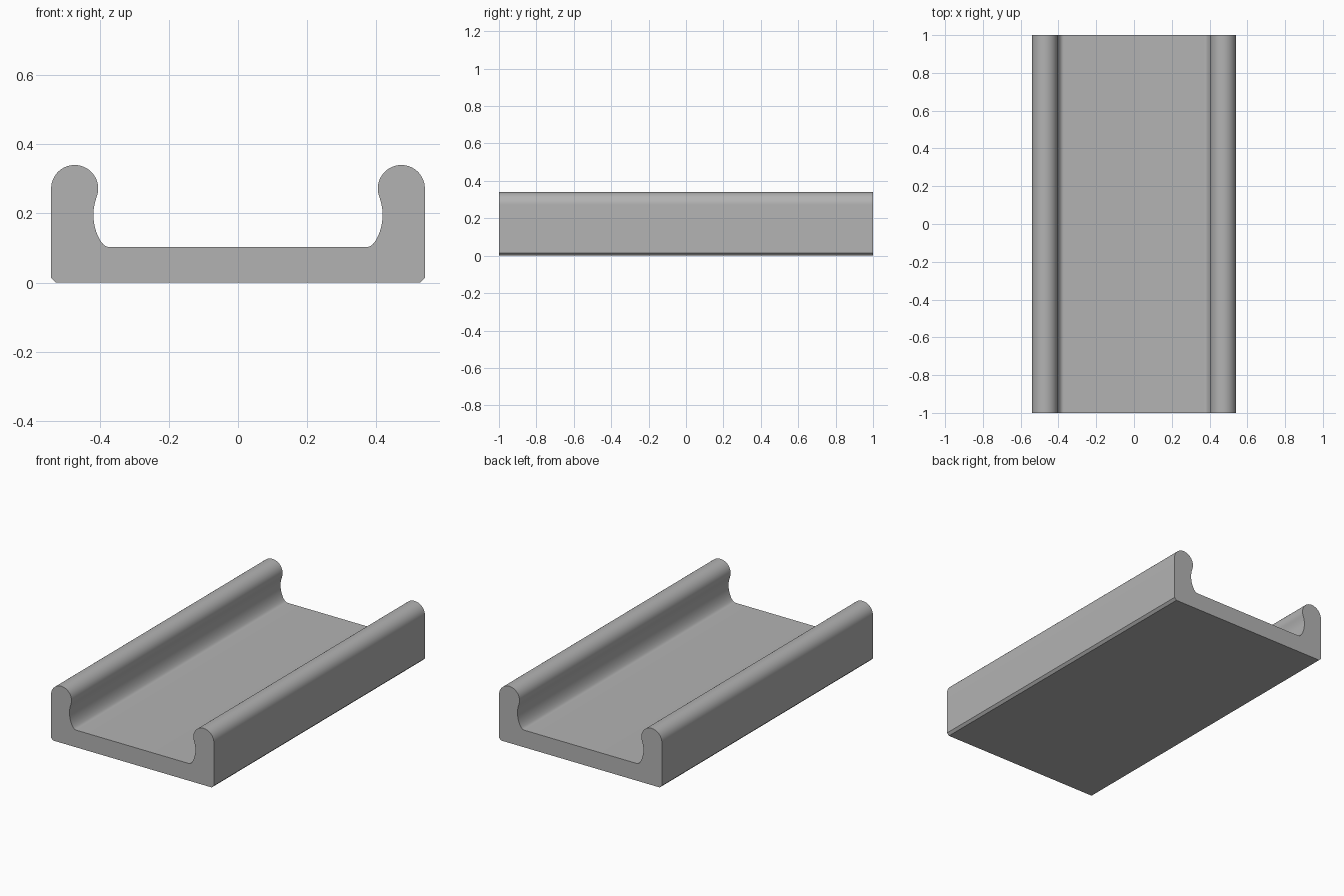
import bpy
import bmesh
import math
from mathutils import Vector
from mathutils.geometry import interpolate_bezier

cube = bpy.data.objects.get("Cube")
if cube:
    bpy.data.objects.remove(cube)

LENGTH = 2.0
HALF_WIDTH = 0.54
FLOOR_Z = 0.103
LIP_RADIUS = 0.068
LIP_CENTRE = Vector((HALF_WIDTH - LIP_RADIUS, 0.272))
CHAMFER = 0.014


def curve(start, handle_a, handle_b, end, count):
    """Points along a bezier, without its first point."""
    pts = interpolate_bezier(*(Vector(p) for p in (start, handle_a, handle_b, end)), count)
    return [Vector(p[:2]) for p in pts[1:]]


def half_profile():
    # Chamfered bottom corner
    pts = [Vector((HALF_WIDTH - CHAMFER, 0)), Vector((HALF_WIDTH, CHAMFER))]
    # Rounded lip, from the outer wall over the top to the inside
    for i in range(33):
        a = math.radians(200) * i / 32
        pts.append(LIP_CENTRE + LIP_RADIUS * Vector((math.cos(a), math.sin(a))))
    # Hollow inner wall, then a small fillet into the floor
    pts += curve(pts[-1], (0.413, 0.234), (0.418, 0.215), (0.418, 0.198), 8)
    pts += curve(pts[-1], (0.418, 0.165), (0.407, 0.132), (0.393, 0.115), 12)
    pts += curve(pts[-1], (0.387, 0.107), (0.380, FLOOR_Z), (0.371, FLOOR_Z), 7)
    return pts


# Channel: mirrored cross-section extruded along y
left = half_profile()
outline = left + [Vector((-p.x, p.y)) for p in reversed(left)]
bm = bmesh.new()
front = bm.faces.new([bm.verts.new((p.x, -LENGTH / 2, p.y)) for p in outline])
ext = bmesh.ops.extrude_face_region(bm, geom=[front], use_keep_orig=True)
moved = [g for g in ext["geom"] if isinstance(g, bmesh.types.BMVert)]
bmesh.ops.translate(bm, verts=moved, vec=(0, LENGTH, 0))
bmesh.ops.recalc_face_normals(bm, faces=bm.faces)
mesh = bpy.data.meshes.new("channel_rail")
bm.to_mesh(mesh)
bm.free()
rail = bpy.data.objects.new("channel_rail", mesh)
bpy.context.collection.objects.link(rail)

# Plain grey material
grey = bpy.data.materials.new("grey")
grey.use_nodes = True
colour = (0.45, 0.45, 0.45, 1)
grey.diffuse_color = colour
grey.node_tree.nodes["Principled BSDF"].inputs["Base Color"].default_value = colour
mesh.materials.append(grey)

# Smooth curves, sharp corners
bpy.ops.object.select_all(action="DESELECT")
rail.select_set(True)
bpy.context.view_layer.objects.active = rail
bpy.ops.object.shade_smooth_by_angle(angle=math.radians(30))
